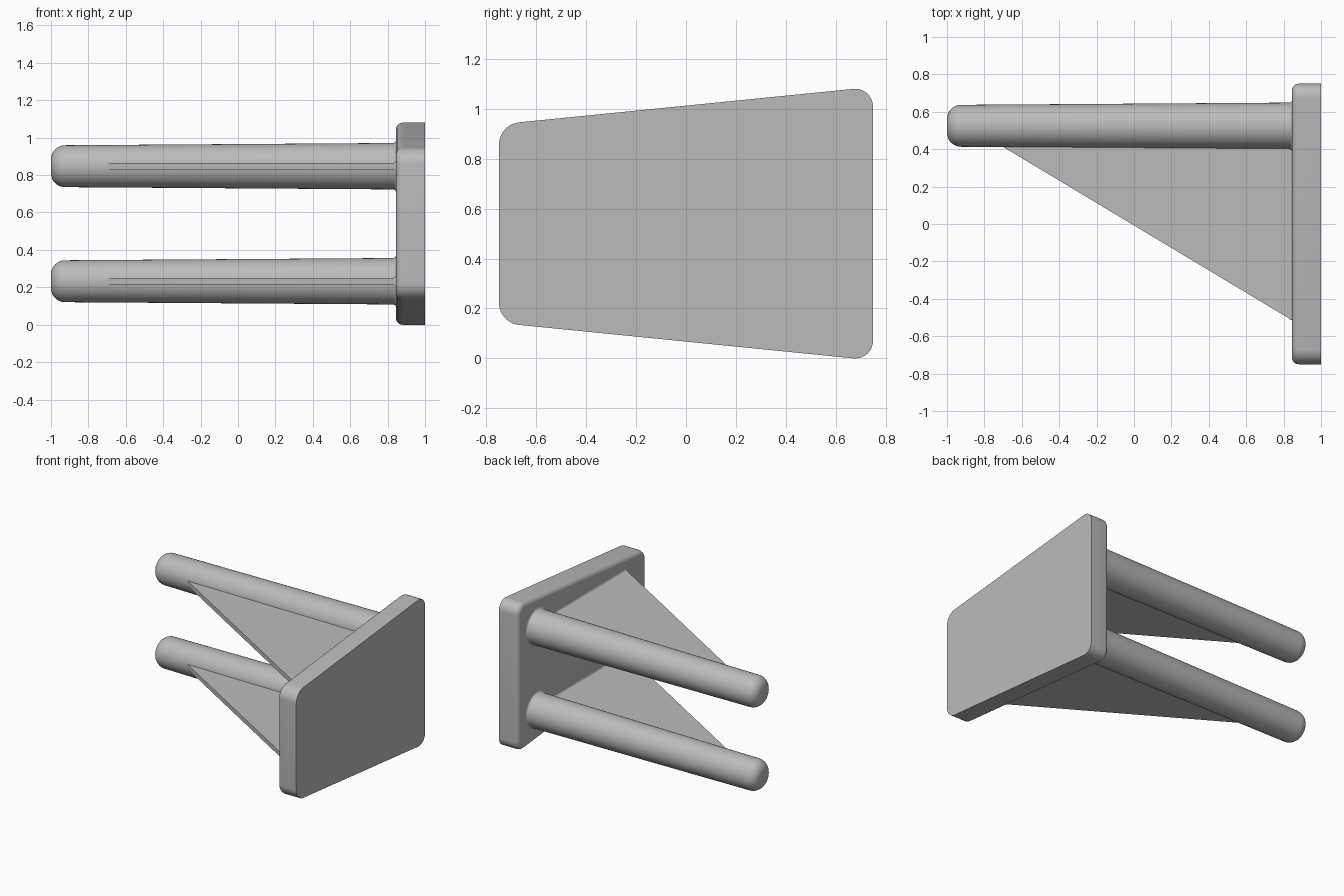
import bpy, bmesh, math
from mathutils import Matrix, Vector

cube = bpy.data.objects.get("Cube")
if cube:
    bpy.data.objects.remove(cube, do_unlink=True)

grey = bpy.data.materials.new("plain_grey")
grey.use_nodes = True
colour = (0.5, 0.5, 0.5, 1)
grey.diffuse_color = colour
grey.node_tree.nodes["Principled BSDF"].inputs["Base Color"].default_value = colour

PLATE_X = 0.845              # inner face of the plate
PIN_Y = 0.525
MID_Z = 0.54
LEVELS = {"lower": MID_Z - 0.3075, "upper": MID_Z + 0.3075}
FILLET = 0.017


def finish(name, bm, smooth=True):
    bmesh.ops.recalc_face_normals(bm, faces=bm.faces)
    mesh = bpy.data.meshes.new(name)
    bm.to_mesh(mesh)
    bm.free()
    mesh.materials.append(grey)
    obj = bpy.data.objects.new(name, mesh)
    bpy.context.collection.objects.link(obj)
    if smooth:
        bpy.ops.object.select_all(action="DESELECT")
        obj.select_set(True)
        bpy.context.view_layer.objects.active = obj
        bpy.ops.object.shade_smooth_by_angle(angle=math.radians(35))
    return obj


def prism(points, direction):
    """Extrude a flat outline into a closed solid."""
    bm = bmesh.new()
    face = bm.faces.new([bm.verts.new(p) for p in points])
    out = bmesh.ops.extrude_face_region(bm, geom=[face], use_keep_orig=True)
    moved = [v for v in out["geom"] if isinstance(v, bmesh.types.BMVert)]
    bmesh.ops.translate(bm, verts=moved, vec=direction)
    return bm


def arc(cx, cy, r, start, end, steps=8):
    angles = [math.radians(start + (end - start) * i / steps) for i in range(steps + 1)]
    return [(cx + r * math.cos(a), cy + r * math.sin(a)) for a in angles]


# Tapered plate: rounded corners, softened inner rim
bm = bmesh.new()
corners = [(-0.75, -0.398), (0.75, -0.548), (0.75, 0.548), (-0.75, 0.398)]
bm.faces.new([bm.verts.new((1, y, MID_Z + z)) for y, z in corners])
bmesh.ops.bevel(bm, geom=bm.verts[:], offset=0.08, segments=10, profile=0.5,
                affect="VERTICES")
out = bmesh.ops.extrude_face_region(bm, geom=bm.faces[:], use_keep_orig=True)
inner = [v for v in out["geom"] if isinstance(v, bmesh.types.BMVert)]
bmesh.ops.translate(bm, verts=inner, vec=(PLATE_X - 1, 0, 0))
bmesh.ops.recalc_face_normals(bm, faces=bm.faces)
rim = [e for e in bm.edges if all(v.co.x < 0.9 for v in e.verts)]
bmesh.ops.bevel(bm, geom=rim, offset=0.035, segments=6, profile=0.5, affect="EDGES")
finish("plate", bm)

# Pin profile (x along the axis, radius): round tip, slight taper, base fillet
profile = [(-1, 0)] + arc(-0.925, 0.037, 0.075, 180, 90)
profile += [(x, r + 0.124) for x, r in arc(PLATE_X - FILLET, FILLET, FILLET, -90, 0)]
profile += [(PLATE_X + 0.02, 0.124 + FILLET), (PLATE_X + 0.02, 0)]

for level, z in LEVELS.items():
    # Round pin
    bm = bmesh.new()
    verts = [bm.verts.new((x, r, 0)) for x, r in profile]
    edges = [bm.edges.new(pair) for pair in zip(verts, verts[1:])]
    bmesh.ops.spin(bm, geom=verts + edges, cent=(0, 0, 0), axis=(1, 0, 0),
                   angle=math.tau, steps=64, use_merge=True)
    bmesh.ops.remove_doubles(bm, verts=bm.verts, dist=0.0001)
    bmesh.ops.translate(bm, verts=bm.verts, vec=(0, PIN_Y, z))
    finish(level + "_pin", bm)

    # Triangular web between pin and plate
    half = 0.017
    outline = [(-0.7, 0.412), (PLATE_X + 0.01, -0.521), (PLATE_X + 0.01, 0.5), (-0.7, 0.5)]
    bm = prism([(x, y, z - half) for x, y in outline], (0, 0, 2 * half))
    finish(level + "_web", bm, smooth=False)

    # Concave fillets where the web meets the plate
    for side, sign in (("top", 1), ("bottom", -1)):
        curve = arc(PLATE_X - FILLET, half + FILLET, FILLET, -90, 0)
        curve += [(PLATE_X + 0.01, half + FILLET), (PLATE_X + 0.01, half)]
        bm = prism([(x, -0.51, z + sign * h) for x, h in curve], (0, 1.01, 0))
        finish(f"{level}_web_{side}_fillet", bm)
